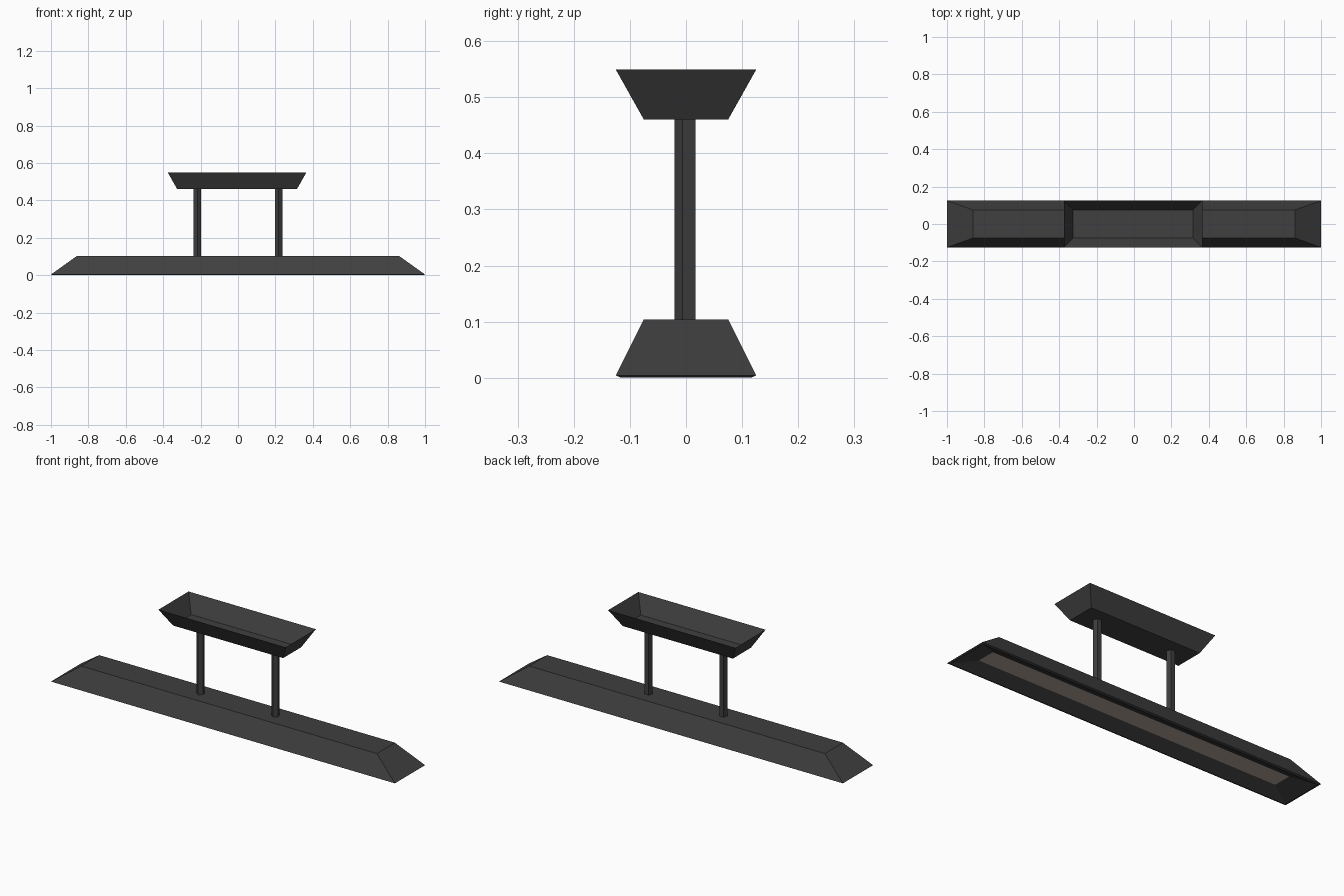
import bpy, bmesh, math

cube = bpy.data.objects.get("Cube")
if cube:
    bpy.data.objects.remove(cube, do_unlink=True)


def material(name, color):
    mat = bpy.data.materials.new(name)
    mat.use_nodes = True
    mat.diffuse_color = (*color, 1)
    mat.node_tree.nodes["Principled BSDF"].inputs["Base Color"].default_value = (*color, 1)
    return mat


dark_metal = material("dark_metal", (0.05, 0.05, 0.05))
warm_diffuser = material("warm_diffuser", (0.45, 0.38, 0.33))


def rect_shell(name, rings, mats, center_x=0, cap_start=False, end_mat=0):
    """Skin rectangular rings (half_x, half_y, z); the last ring is capped."""
    bm = bmesh.new()
    loops = [[bm.verts.new((center_x + sx * hx, sy * hy, z))
              for sx, sy in ((-1, -1), (1, -1), (1, 1), (-1, 1))]
             for hx, hy, z in rings]
    for a, b in zip(loops, loops[1:]):
        for i in range(4):
            j = (i + 1) % 4
            bm.faces.new((a[i], a[j], b[j], b[i]))
    if cap_start:
        bm.faces.new(loops[0])
    bm.faces.new(loops[-1]).material_index = end_mat
    bmesh.ops.recalc_face_normals(bm, faces=bm.faces)
    mesh = bpy.data.meshes.new(name)
    bm.to_mesh(mesh)
    bm.free()
    for mat in mats:
        mesh.materials.append(mat)
    obj = bpy.data.objects.new(name, mesh)
    bpy.context.collection.objects.link(obj)
    return obj


# Long lamp body: sloped housing, lip, then a shallow reflector up to the diffuser
rect_shell("lamp_body",
           [(0.86, 0.075, 0.104), (1.0, 0.125, 0.004), (0.99, 0.115, 0.0),
            (0.875, 0.049, 0.031)],
           [dark_metal, warm_diffuser], cap_start=True, end_mat=1)

# Ceiling mount: thin tray, open at the top
rect_shell("ceiling_mount", [(0.37, 0.125, 0.549), (0.32, 0.075, 0.46)],
           [dark_metal], center_x=-0.005)

# Two five-sided hanging rods
bottom, top = 0.104, 0.46
for side, x in (("right", -0.2175), ("left", 0.2175)):
    bpy.ops.mesh.primitive_cylinder_add(vertices=5, radius=0.0205, depth=top - bottom,
                                        location=(x, 0, (top + bottom) / 2),
                                        rotation=(0, 0, math.pi))
    rod = bpy.context.object
    rod.name = side + "_rod"
    rod.data.materials.append(dark_metal)
